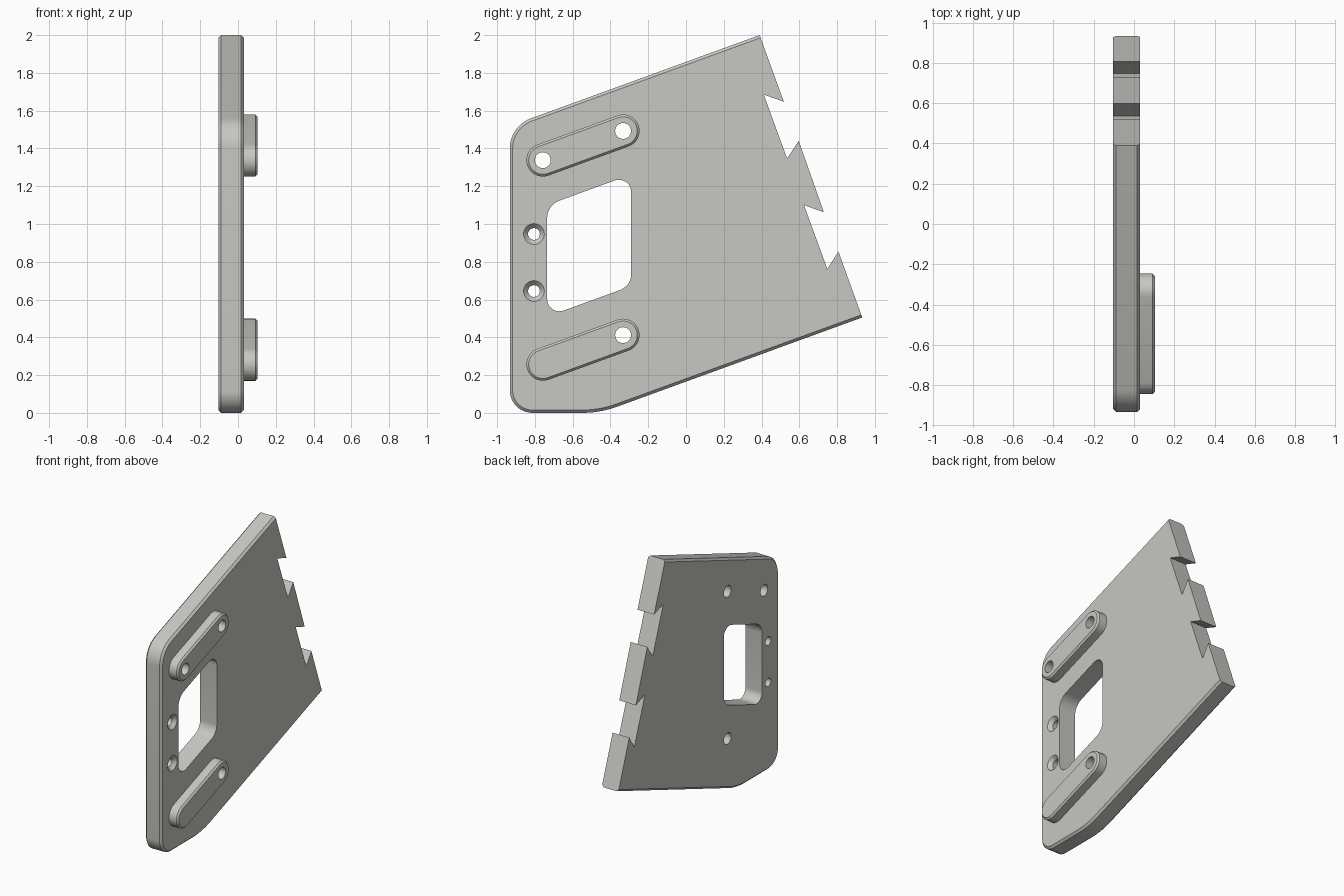
import bpy, bmesh, math
from mathutils import Vector

if "Cube" in bpy.data.objects:
    bpy.data.objects.remove(bpy.data.objects["Cube"])

grey = bpy.data.materials.new("light grey")
grey.diffuse_color = (0.57, 0.57, 0.54, 1)
grey.use_nodes = True
grey.node_tree.nodes["Principled BSDF"].inputs["Base Color"].default_value = grey.diffuse_color

X0, X1, X2 = -0.104, 0.031, 0.104   # plate back, plate face, rail face
SLOPE = math.tan(math.radians(20))


def fillet(corners, steps=10):
    """Corners are (y, z, radius); returns the outline with rounded corners."""
    out = []
    n = len(corners)
    for i, (y, z, r) in enumerate(corners):
        p = Vector((y, z))
        if r == 0:
            out.append(p)
            continue
        a = (Vector(corners[i - 1][:2]) - p).normalized()
        b = (Vector(corners[(i + 1) % n][:2]) - p).normalized()
        half = a.angle(b) / 2
        c = p + (a + b).normalized() * (r / math.sin(half))
        t = r / math.tan(half)
        va, vb = p + a * t - c, p + b * t - c
        sweep = va.angle(vb)
        for k in range(steps + 1):
            f = k / steps
            out.append(c + (va * math.sin((1 - f) * sweep) + vb * math.sin(f * sweep)) / math.sin(sweep))
    return out


def prism(name, pts, xa, xb, chamfer=0.0, sides=(), skip=lambda a, b: False):
    """Extrude a (y, z) outline along x, chamfering the rims on the given sides."""
    bm = bmesh.new()
    lo = [bm.verts.new((xa, p[0], p[1])) for p in pts]
    hi = [bm.verts.new((xb, p[0], p[1])) for p in pts]
    n = len(pts)
    bm.faces.new(lo)
    bm.faces.new(hi)
    for i in range(n):
        j = (i + 1) % n
        bm.faces.new((lo[i], lo[j], hi[j], hi[i]))
    bmesh.ops.recalc_face_normals(bm, faces=bm.faces)
    if chamfer:
        rim = []
        for ring in ([lo] if "lo" in sides else []) + ([hi] if "hi" in sides else []):
            for i in range(n):
                j = (i + 1) % n
                if not skip(pts[i], pts[j]):
                    rim.append(bm.edges.get((ring[i], ring[j])))
        bmesh.ops.bevel(bm, geom=rim, offset=chamfer, offset_type='OFFSET',
                        segments=1, affect='EDGES', clamp_overlap=False)
        bmesh.ops.recalc_face_normals(bm, faces=bm.faces)
    return finish(name, bm)


def cone(name, y, z, stations, sides=32):
    """Turned solid along x from (x, radius) stations."""
    bm = bmesh.new()
    rings = [[bm.verts.new((x, y + r * math.cos(2 * math.pi * k / sides),
                            z + r * math.sin(2 * math.pi * k / sides)))
              for k in range(sides)] for x, r in stations]
    bm.faces.new(rings[0])
    bm.faces.new(rings[-1])
    for a, b in zip(rings, rings[1:]):
        for k in range(sides):
            m = (k + 1) % sides
            bm.faces.new((a[k], a[m], b[m], b[k]))
    bmesh.ops.recalc_face_normals(bm, faces=bm.faces)
    return finish(name, bm)


def finish(name, bm):
    me = bpy.data.meshes.new(name)
    bm.to_mesh(me)
    bm.free()
    me.materials.append(grey)
    ob = bpy.data.objects.new(name, me)
    bpy.context.collection.objects.link(ob)
    return ob


def activate(ob):
    bpy.ops.object.select_all(action='DESELECT')
    ob.select_set(True)
    bpy.context.view_layer.objects.active = ob


def cut(ob, cutter):
    mod = ob.modifiers.new("cut", 'BOOLEAN')
    mod.operation, mod.solver, mod.object = 'DIFFERENCE', 'EXACT', cutter
    activate(ob)
    bpy.ops.object.modifier_apply(modifier=mod.name)
    bpy.data.objects.remove(cutter)


# Plate with a notched rear edge; that edge stays square
notched = [(0.933, 0.505), (0.807, 0.855), (0.748, 0.762), (0.625, 1.1), (0.73, 1.062),
           (0.597, 1.44), (0.535, 1.347), (0.412, 1.685), (0.518, 1.647), (0.39, 2.0)]
corners = [(y, z, 0) for y, z in notched]
corners += [(-0.933, 2.0 - 1.323 * SLOPE, 0.17), (-0.933, 0, 0.12),
            (0.933 - 0.505 / SLOPE, 0, 0.55)]
rear = {(round(y, 3), round(z, 3)) for y, z in notched}


def is_rear(a, b):
    return all((round(p[0], 3), round(p[1], 3)) in rear for p in (a, b)) \
        and abs(a[0] - b[0]) < 0.3


plate = prism("plate", fillet(corners), X0, X1, 0.015, ("lo", "hi"), is_rear)

# Window opening
window = [(-0.735, 0.51, 0.065), (-0.29, 0.672, 0.09),
          (-0.29, 1.262, 0.065), (-0.735, 1.10, 0.1)]
cut(plate, prism("window_cutter", fillet(window), X0 - 0.1, X1 + 0.1))

# Countersunk screw holes
for z in (0.645, 0.947):
    cut(plate, cone("screw_cutter", -0.805, z,
                    [(X0 - 0.1, 0.031), (X1 - 0.025, 0.031), (X1, 0.055), (X1 + 0.05, 0.055)]))

# Slanted raised rails with through holes
parts = [plate]
R, YA, YB = 0.087, -0.758, -0.333
for name, za, holes in (("upper_rail", 1.338, (YA, YB)), ("lower_rail", 0.257, (YB,))):
    zb = za + (YB - YA) * SLOPE
    ang = math.radians(20)
    pts = []
    for cy, cz, start in ((YB, zb, ang - math.pi / 2), (YA, za, ang + math.pi / 2)):
        for k in range(17):
            t = start + math.pi * k / 16
            pts.append((cy + R * math.cos(t), cz + R * math.sin(t)))
    rail = prism(name, pts, X1, X2, 0.012, ("hi",))
    for y in holes:
        z = za + (y - YA) * SLOPE
        for ob in (rail, plate):
            cut(ob, cone("hole_cutter", y, z, [(X0 - 0.1, 0.042), (X2 + 0.1, 0.042)]))
    parts.append(rail)

# Smooth the rounded walls, keep the chamfers crisp
for ob in parts:
    activate(ob)
    bpy.ops.object.shade_smooth_by_angle(angle=math.radians(25))
